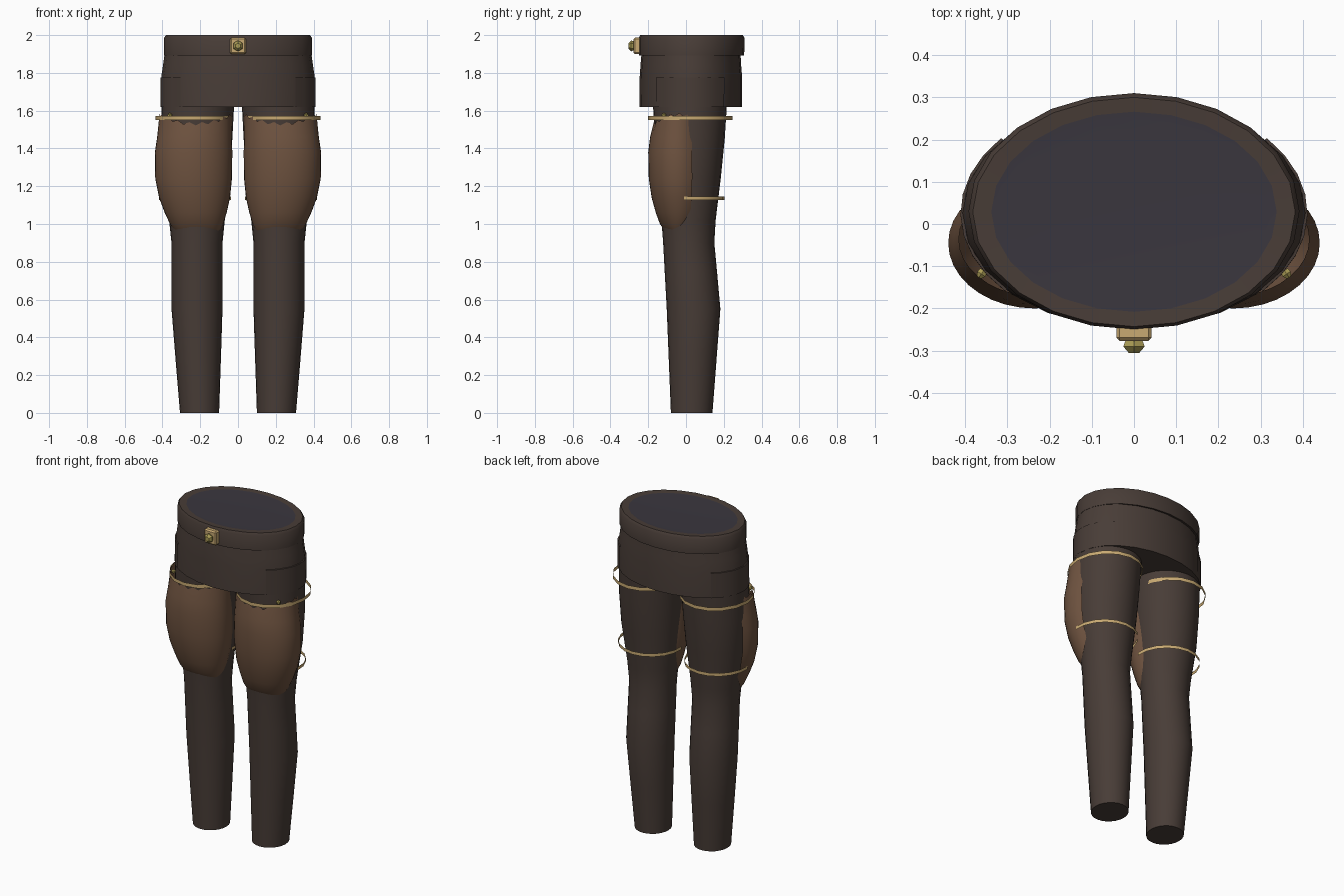
import bpy, bmesh, math
from mathutils import Matrix

if "Cube" in bpy.data.objects:
    bpy.data.objects.remove(bpy.data.objects["Cube"])


def material(name, rgb):
    m = bpy.data.materials.new(name)
    m.diffuse_color = (*rgb, 1)
    m.use_nodes = True
    m.node_tree.nodes["Principled BSDF"].inputs["Base Color"].default_value = m.diffuse_color
    return m


CLOTH = material("dark_cloth", (0.065, 0.046, 0.038))
LEATHER = material("brown_leather", (0.155, 0.085, 0.05))
STRAP = material("tan_strap", (0.58, 0.40, 0.17))
METAL = material("brass", (0.40, 0.33, 0.09))
INSIDE = material("dark_inside", (0.042, 0.037, 0.048))


def finish(name, bm, mat, recalc=True, angle=40):
    if recalc:
        bmesh.ops.recalc_face_normals(bm, faces=bm.faces)
    me = bpy.data.meshes.new(name)
    bm.to_mesh(me)
    bm.free()
    me.materials.append(mat)
    ob = bpy.data.objects.new(name, me)
    bpy.context.collection.objects.link(ob)
    bpy.ops.object.select_all(action='DESELECT')
    ob.select_set(True)
    bpy.context.view_layer.objects.active = ob
    bpy.ops.object.shade_smooth_by_angle(angle=math.radians(angle))
    return ob


def loft(name, rings, mat, n=24, a0=0, a1=360, caps=(False, False), side=1, dz=None):
    """Skin elliptical rings (z, x0, x1, y0, y1), full or over an arc of degrees."""
    bm = bmesh.new()
    full = a1 - a0 == 360
    count = n if full else n + 1
    loops = []
    for k, (z, x0, x1, y0, y1) in enumerate(rings):
        loop = []
        for i in range(count):
            a = math.radians(a0 + (a1 - a0) * i / n)
            x = (x0 + x1) / 2 + (x1 - x0) / 2 * math.cos(a)
            y = (y0 + y1) / 2 + (y1 - y0) / 2 * math.sin(a)
            lift = dz(a, i) if dz and k == len(rings) - 1 else 0
            loop.append(bm.verts.new((side * x, y, z + lift)))
        loops.append(loop)
    for lo, hi in zip(loops, loops[1:]):
        for i in range(n):
            j = (i + 1) % count
            f = (lo[i], lo[j], hi[j], hi[i])
            bm.faces.new(f if side > 0 else f[::-1])
    for cap, loop in zip(caps, (loops[0], loops[-1])):
        if cap:
            bm.faces.new(loop)
    return finish(name, bm, mat, recalc=full)


# Hips and waistband
loft("hips", [(1.62, -.408, .408, -.247, .297), (1.78, -.406, .406, -.245, .297),
              (1.84, -.397, .397, -.241, .292), (1.91, -.387, .387, -.235, .288)],
     CLOTH, caps=(True, False))
loft("waistband", [(1.90, -.375, .375, -.23, .285), (1.893, -.392, .392, -.25, .308),
                   (1.985, -.392, .392, -.25, .31), (2.0, -.382, .382, -.243, .30),
                   (1.998, -.338, .338, -.208, .266)], CLOTH)
loft("waist_opening", [(1.998, -.338, .338, -.208, .266), (1.997, -.32, .32, -.19, .248)],
     INSIDE, caps=(False, True))

# Belt buckle with a hexagonal stud
bm = bmesh.new()
bmesh.ops.create_cube(bm, size=1, matrix=Matrix.Translation((0, -.257, 1.943)) @ Matrix.Diagonal((.084, .04, .088, 1)))
bmesh.ops.bevel(bm, geom=bm.edges[:], offset=.008, segments=1, affect='EDGES')
finish("buckle_plate", bm, STRAP, angle=20)


def stud(name, loc, r, depth, spin=0):
    bm = bmesh.new()
    for r1, r2, d, off in ((.8, 1, .5, .25), (1, .5, .5, .75)):
        bmesh.ops.create_cone(bm, cap_ends=True, segments=6, radius1=r * r1, radius2=r * r2,
                              depth=depth * d, matrix=Matrix.Translation((0, 0, depth * off)))
    bmesh.ops.transform(bm, verts=bm.verts[:], matrix=Matrix.Translation(loc)
                        @ Matrix.Rotation(spin, 4, 'Z') @ Matrix.Rotation(math.pi / 2, 4, 'X'))
    finish(name, bm, METAL, angle=20)


stud("buckle_stud", (0, -.276, 1.943), .029, .029)


def scallop(a, i):
    # Wavy upper edge of the thigh guard, higher at the sides
    return .05 * math.cos(a) ** 2 + (.008 if i % 2 else -.008)


for side, tag in ((1, "left"), (-1, "right")):
    # Raised side panel of the hips
    loft("side_panel_" + tag, [(1.62, -.411, .411, -.25, .3), (1.775, -.411, .411, -.25, .302),
                               (1.776, -.404, .404, -.243, .295)],
         CLOTH, n=8, a0=-42, a1=40, side=side)
    # Trouser leg
    loft("leg_" + tag, [
        (0, .10, .307, -.08, .14), (.3, .09, .332, -.092, .163), (.55, .082, .352, -.102, .182),
        (.75, .082, .352, -.113, .164), (.9, .082, .352, -.121, .15), (1.02, .07, .365, -.13, .157),
        (1.25, .045, .398, -.15, .185), (1.45, .03, .408, -.166, .205), (1.64, .02, .405, -.175, .217)],
        CLOTH, caps=(True, False), side=side)
    # Bulging thigh guard over the front
    loft("thigh_guard_" + tag, [
        (.965, .095, .335, -.112, .03), (1.0, .078, .36, -.138, .06), (1.06, .06, .388, -.16, .085),
        (1.14, .042, .418, -.182, .10), (1.24, .032, .438, -.197, .11), (1.38, .03, .44, -.2, .11),
        (1.46, .033, .428, -.19, .105), (1.53, .033, .415, -.172, .10)],
        LEATHER, n=24, a0=150, a1=390, side=side, dz=scallop)
    # Upper and lower thigh straps
    loft("upper_strap_" + tag, [(1.55, .025, .437, -.2, .245), (1.572, .025, .437, -.2, .245)],
         STRAP, n=16, side=side)
    loft("lower_strap_" + tag, [(1.126, .037, .418, -.19, .203), (1.146, .037, .418, -.19, .203)],
         STRAP, n=10, a0=-5, a1=185, side=side)
    # Small rivet holding the guard
    stud("guard_rivet_" + tag, (side * .356, -.11, 1.575), .013, .02, side * .6)
